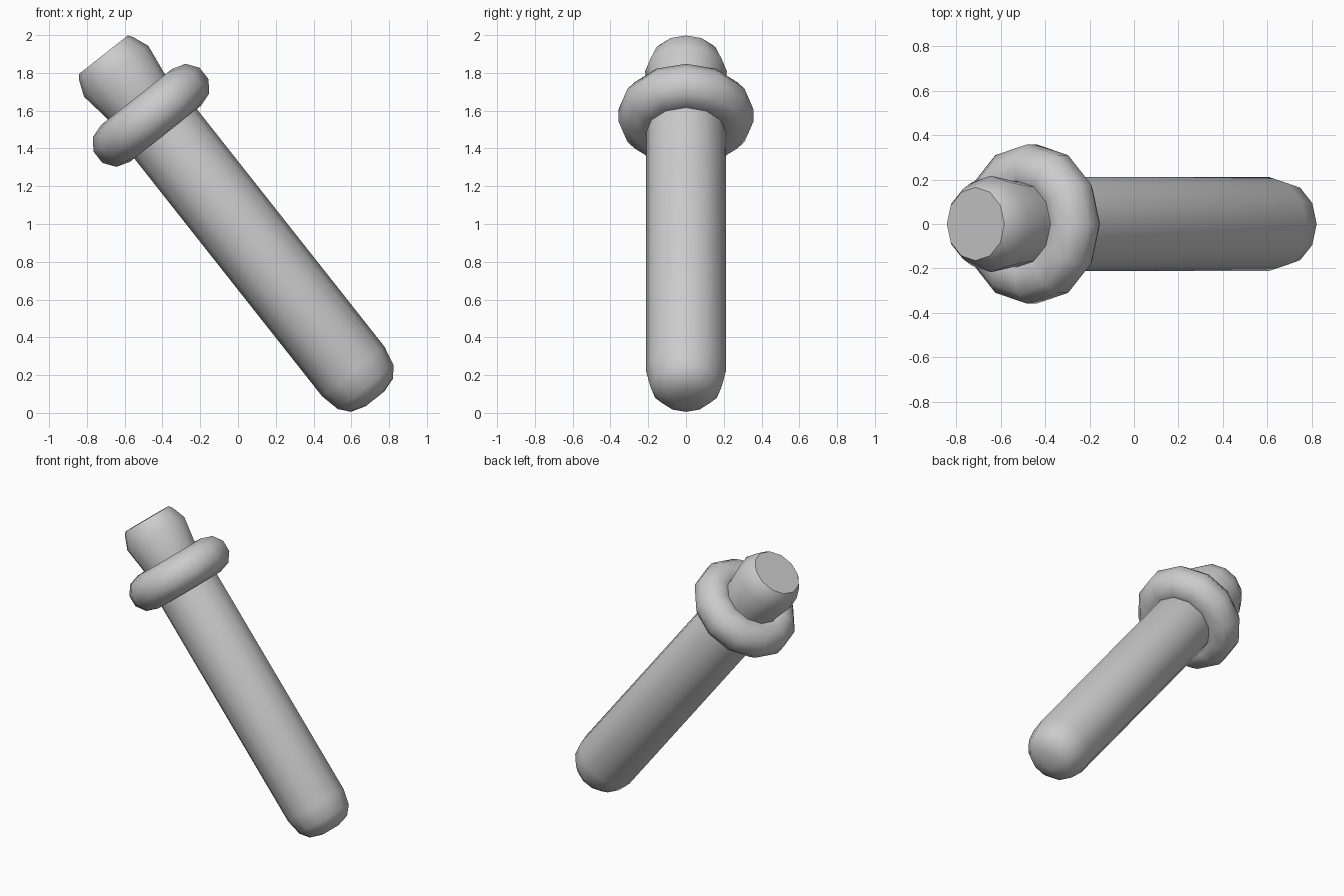
import bpy, bmesh, math
from mathutils import Matrix

if "Cube" in bpy.data.objects:
    bpy.data.objects.remove(bpy.data.objects["Cube"])

SIDES = 12
# Leaning axis: foot position and tilt about y
TILT = Matrix.Translation((0.725, 0, 0.074)) @ Matrix.Rotation(math.radians(-38.3), 4, 'Y')


def lathe(name, profile, closed=False, sharp=35):
    """Revolve (radius, height) points around the tilted axis."""
    bm = bmesh.new()
    rings = []
    for r, h in profile:
        rings.append([bm.verts.new((r * math.cos(2 * math.pi * i / SIDES),
                                    r * math.sin(2 * math.pi * i / SIDES), h))
                      for i in range(SIDES)])
    pairs = list(zip(rings, rings[1:]))
    if closed:
        pairs.append((rings[-1], rings[0]))
    else:
        bm.faces.new(rings[0][::-1])
        bm.faces.new(rings[-1])
    for a, b in pairs:
        for i in range(SIDES):
            j = (i + 1) % SIDES
            bm.faces.new((a[i], a[j], b[j], b[i]))
    bmesh.ops.recalc_face_normals(bm, faces=bm.faces)
    mesh = bpy.data.meshes.new(name)
    bm.to_mesh(mesh)
    bm.free()
    ob = bpy.data.objects.new(name, mesh)
    bpy.context.collection.objects.link(ob)
    ob.matrix_world = TILT
    bpy.ops.object.select_all(action='DESELECT')
    ob.select_set(True)
    bpy.context.view_layer.objects.active = ob
    bpy.ops.object.shade_smooth_by_angle(angle=math.radians(sharp))
    return ob


# Shaft with rounded foot, slim neck and chamfered flat top
lathe("shaft", [(0.062, 0), (0.142, 0.025), (0.188, 0.08), (0.211, 0.185),
                (0.211, 1.88), (0.194, 1.96), (0.194, 2.05), (0.217, 2.21),
                (0.182, 2.298), (0.165, 2.321)], sharp=42)

# Rounded collar ring
lathe("collar", [(0.24 + 0.124 * math.cos(k * math.pi / 5 + math.pi / 10),
                  1.913 + 0.124 * math.sin(k * math.pi / 5 + math.pi / 10))
                 for k in range(10)], closed=True, sharp=60)
